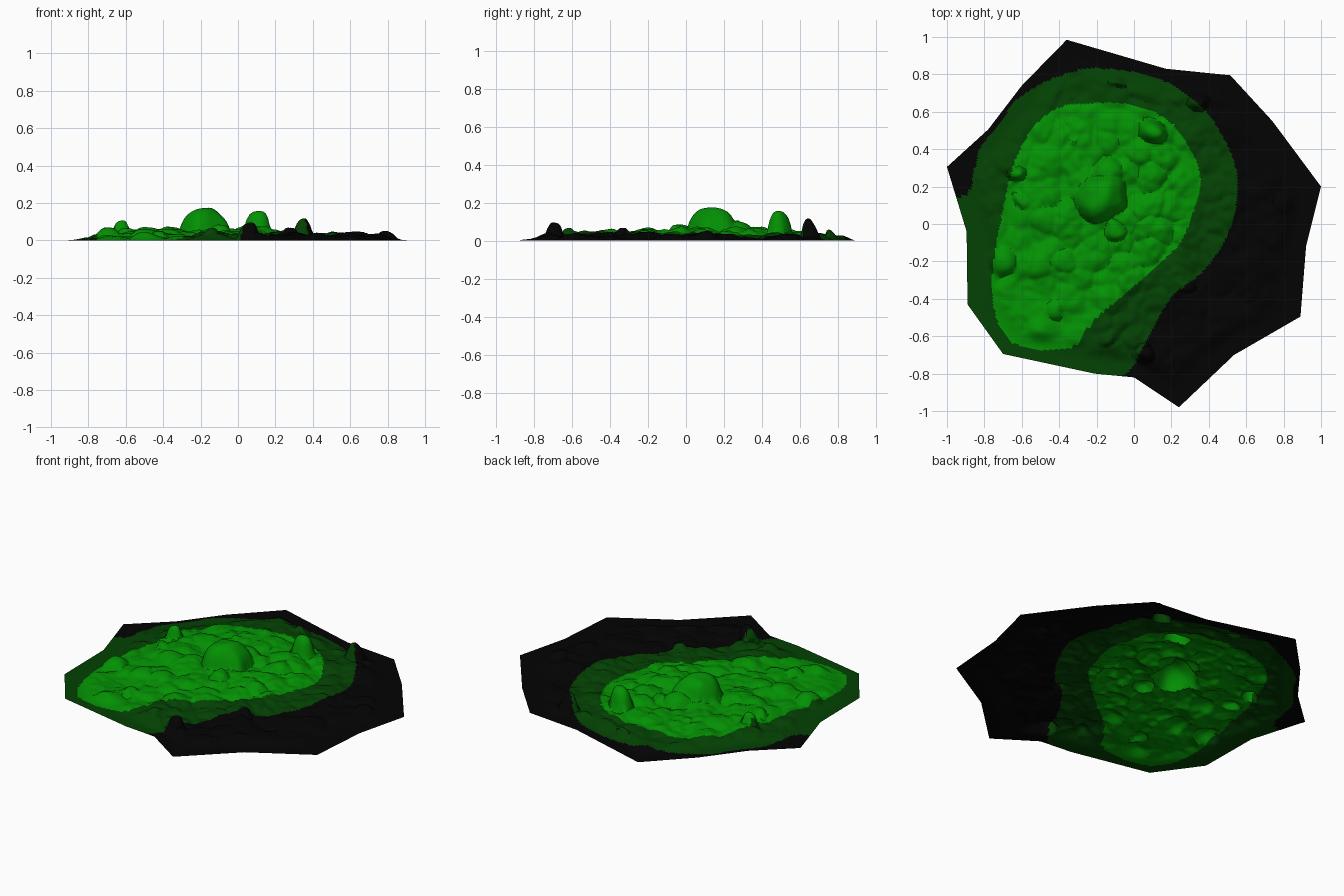
import bpy
import bmesh
from mathutils import Vector, noise
from mathutils.geometry import interpolate_bezier

cube = bpy.data.objects.get("Cube")
if cube:
    bpy.data.objects.remove(cube, do_unlink=True)

RINGS = 96
STEPS = 17

# Ground outline, straight edges between corners
OUTLINE = [(-.36, .985), (.17, .83), (.515, .795), (.74, .55), (1, .2), (.92, -.12),
           (.89, -.495), (.535, -.7), (.24, -.98), (0, -.82), (-.21, -.8), (-.7, -.695),
           (-.89, -.43), (-.895, -.04), (-1, .305), (-.78, .505), (-.6, .74)]

# Borders of the bright meadow and of the darker grass around it
MEADOW = [(-.45, .6), (-.24, .645), (-.02, .64), (.16, .57), (.27, .45), (.355, .24),
          (.27, -.06), (.16, -.19), (-.02, -.35), (-.21, -.51), (-.34, -.66),
          (-.65, -.635), (-.76, -.36), (-.7, .08), (-.61, .4)]
GRASS = [(-.36, .805), (-.13, .83), (.135, .775), (.35, .64), (.485, .45), (.55, .265),
         (.535, .05), (.465, -.125), (.35, -.27), (.19, -.405), (.055, -.645),
         (-.07, -.82), (-.5, -1), (-1.1, -1), (-1.1, .1), (-.96, .14), (-.88, .18),
         (-.825, .4), (-.72, .53), (-.61, .68)]

# Larger mounds: x, y, radius, height
MOUNDS = [(-.18, .14, .14, .172), (.105, .49, .075, .155), (-.635, .27, .05, .11),
          (.35, .665, .06, .112), (.05, -.71, .055, .095), (-.7, -.2, .08, .065),
          (-.5, -.22, .09, .06), (-.37, -.2, .08, .06), (-.47, .03, .1, .065),
          (-.42, -.45, .06, .055), (-.14, -.63, .055, .06), (-.09, .76, .04, .07),
          (.28, -.33, .045, .07), (-.59, .13, .05, .07), (-.32, .44, .03, .065),
          (-.14, .28, .1, .095), (-.1, -.04, .07, .085), (.8, .1, .06, .055)]


def make_material(name, colour):
    mat = bpy.data.materials.new(name)
    mat.use_nodes = True
    mat.diffuse_color = (*colour, 1)
    shader = mat.node_tree.nodes["Principled BSDF"]
    shader.inputs["Base Color"].default_value = (*colour, 1)
    shader.inputs["Roughness"].default_value = .9
    return mat


def smooth_loop(points):
    """Rounded closed border through the given points."""
    pts = [Vector((x, y, 0)) for x, y in points]
    count = len(pts)
    loop = []
    for i in range(count):
        before, a, b, after = (pts[(i + k) % count] for k in (-1, 0, 1, 2))
        loop += interpolate_bezier(a, a + (b - before) / 6, b - (after - a) / 6, b, 6)[:-1]
    return loop


def inside(point, loop):
    """Even-odd test in plan."""
    result = False
    for a, b in zip(loop, loop[1:] + loop[:1]):
        if (a.y > point.y) != (b.y > point.y):
            if point.x < a.x + (point.y - a.y) * (b.x - a.x) / (b.y - a.y):
                result = not result
    return result


def height(point, reach):
    """Flat rim, then a low lumpy rise with rounded mounds."""
    ramp = min(max((.92 - reach) / .12, 0), 1)
    ramp = ramp * ramp * (3 - 2 * ramp)
    warp = noise.noise_vector(point * 9) * .025
    place = point + Vector((warp.x, warp.y, 0))
    lump = noise.voronoi(place * 8)[0][0]
    swell = noise.noise(point * 4)
    hill = max(0, 1 - (point - Vector((-.15, .15, 0))).length / .75)
    ground = .011 + .03 * hill + .012 * swell
    ground += (.022 + .014 * hill + .018 * swell) * max(0, 1 - (lump * 1.3) ** 2)
    ground += .008 * noise.noise(point * 22)
    for x, y, radius, top in MOUNDS:
        distance = (place - Vector((x, y, 0))).length / radius
        if distance < 1:
            crown = top + .012 * noise.noise(point * 12)
            ground = max(ground, crown * (1 - distance ** 3) ** .7)
    return max(ground, 0) * ramp


# Terrain sheet: rings of faces from the centre out to the outline
corners = [Vector((x, y, 0)) for x, y in OUTLINE]
rim = []
for a, b in zip(corners, corners[1:] + corners[:1]):
    rim += [a.lerp(b, k / STEPS) for k in range(STEPS)]

bm = bmesh.new()
centre = bm.verts.new((0, 0, height(Vector(), 0)))
rings = []
for r in range(1, RINGS + 1):
    reach = r / RINGS
    ring = []
    for edge in rim:
        p = edge * reach
        ring.append(bm.verts.new((p.x, p.y, height(p, reach))))
    rings.append(ring)

total = len(rim)
for i in range(total):
    j = (i + 1) % total
    bm.faces.new((centre, rings[0][j], rings[0][i]))
    for inner, outer in zip(rings, rings[1:]):
        bm.faces.new((inner[i], inner[j], outer[j], outer[i]))

# Colour zones
meadow, grass = smooth_loop(MEADOW), smooth_loop(GRASS)
for face in bm.faces:
    middle = face.calc_center_median()
    if inside(middle, meadow):
        face.material_index = 2
    elif inside(middle, grass):
        face.material_index = 1
bm.normal_update()
if sum(face.normal.z for face in bm.faces) < 0:
    bmesh.ops.reverse_faces(bm, faces=bm.faces[:])

mesh = bpy.data.meshes.new("terrain")
bm.to_mesh(mesh)
bm.free()
mesh.materials.append(make_material("black_soil", (.001, .001, .001)))
mesh.materials.append(make_material("dark_grass", (.001, .054, .001)))
mesh.materials.append(make_material("bright_meadow", (.001, .285, .001)))

terrain = bpy.data.objects.new("terrain", mesh)
bpy.context.collection.objects.link(terrain)
bpy.context.view_layer.objects.active = terrain
terrain.select_set(True)
bpy.ops.object.shade_smooth_by_angle(angle=.7)
